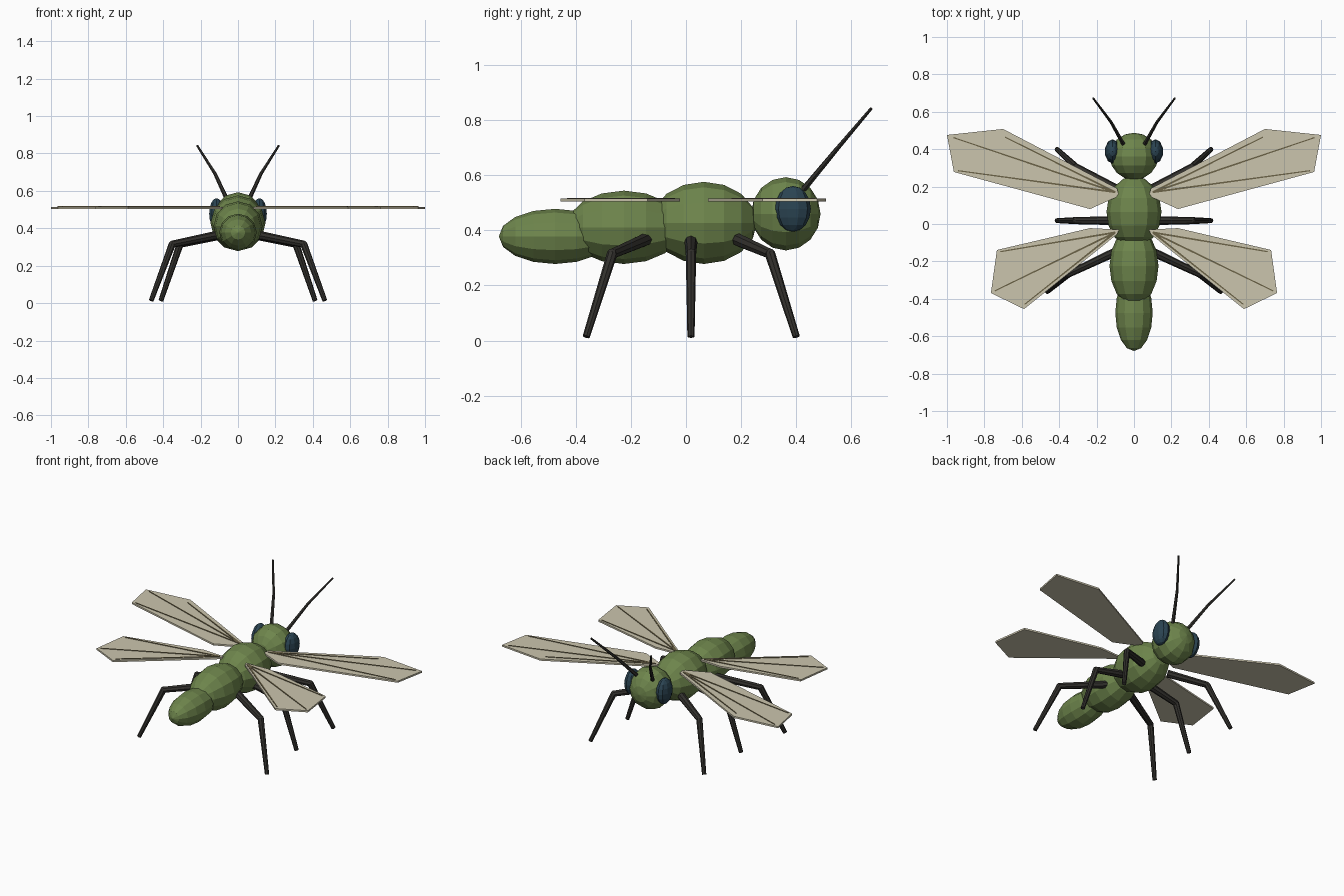
import bpy, bmesh, math
from mathutils import Vector, Matrix

if "Cube" in bpy.data.objects:
    bpy.data.objects.remove(bpy.data.objects["Cube"])


def material(name, rgb):
    m = bpy.data.materials.new(name)
    m.diffuse_color = (*rgb, 1)
    m.use_nodes = True
    m.node_tree.nodes["Principled BSDF"].inputs["Base Color"].default_value = m.diffuse_color
    return m


GREEN = material("moss green", (0.155, 0.235, 0.072))
DARK = material("charcoal", (0.032, 0.030, 0.026))
BLUE = material("deep blue", (0.024, 0.058, 0.085))
CREAM = material("pale cream", (0.60, 0.56, 0.42))
VEIN = material("olive brown", (0.15, 0.125, 0.065))


def finish(name, bm, mat):
    bmesh.ops.recalc_face_normals(bm, faces=bm.faces)
    me = bpy.data.meshes.new(name)
    bm.to_mesh(me)
    bm.free()
    me.materials.append(mat)
    ob = bpy.data.objects.new(name, me)
    bpy.context.collection.objects.link(ob)
    return ob


def ellipsoid(name, centre, radii, mat, segments=12, rings=8, axis="Y"):
    """Faceted ellipsoid with its poles along the given axis."""
    bm = bmesh.new()
    bmesh.ops.create_uvsphere(bm, u_segments=segments, v_segments=rings, radius=1)
    if axis == "Y":
        bm.transform(Matrix.Rotation(math.pi / 2, 4, "X"))
    bm.transform(Matrix.Translation(centre) @ Matrix.Diagonal((*radii, 1)))
    return finish(name, bm, mat)


def rod(bm, a, b, r1, r2, sides=8):
    """Tapered rod from a to b."""
    a, b = Vector(a), Vector(b)
    d = b - a
    m = Matrix.Translation((a + b) / 2) @ d.to_track_quat("Z", "Y").to_matrix().to_4x4()
    bmesh.ops.create_cone(bm, cap_ends=True, segments=sides, radius1=r1, radius2=r2,
                          depth=d.length, matrix=m)


def plate(bm, outline, z0, z1):
    """Flat slab with the given outline."""
    lo = [bm.verts.new((x, y, z0)) for x, y in outline]
    hi = [bm.verts.new((x, y, z1)) for x, y in outline]
    bm.faces.new(lo[::-1])
    bm.faces.new(hi)
    n = len(outline)
    for i in range(n):
        j = (i + 1) % n
        bm.faces.new((lo[i], lo[j], hi[j], hi[i]))


# Body
ellipsoid("head", (0, 0.362, 0.46), (0.13, 0.126, 0.133), GREEN)
ellipsoid("thorax", (0, 0.065, 0.427), (0.147, 0.192, 0.149), GREEN)
ellipsoid("abdomen", (0, -0.225, 0.411), (0.131, 0.21, 0.133), GREEN)
ellipsoid("tail", (0, -0.475, 0.378), (0.1, 0.204, 0.1), GREEN)

# Hip, knee and foot on the right side
LEGS = {
    "front_leg": ((0.10, 0.19, 0.365), (0.31, 0.305, 0.315), (0.412, 0.40, 0.014)),
    "middle_leg": ((0.10, 0.018, 0.362), (0.31, 0.018, 0.315), (0.412, 0.018, 0.014)),
    "rear_leg": ((0.09, -0.145, 0.368), (0.352, -0.268, 0.315), (0.464, -0.362, 0.014)),
}

# Outline and vein tips on the right side
WINGS = {
    "forewing": ([(0.08, 0.15), (0.09, 0.19), (0.70, 0.508), (1.0, 0.476),
                  (0.963, 0.278), (0.235, 0.08)],
                 (0.10, 0.17), [(0.69, 0.465), (0.965, 0.462), (0.94, 0.285)]),
    "hindwing": ([(0.08, -0.03), (0.235, -0.022), (0.733, -0.139), (0.765, -0.369),
                  (0.588, -0.455), (0.09, -0.055)],
                 (0.10, -0.045), [(0.715, -0.148), (0.745, -0.358), (0.585, -0.43)]),
}

for side, s in (("right", 1), ("left", -1)):
    # Eyes
    ellipsoid(f"{side}_eye", (s * 0.115, 0.388, 0.478), (0.041, 0.065, 0.083),
              BLUE, 10, 8, "Z")

    # Antennae, bent slightly inward
    bm = bmesh.new()
    base, mid, tip = ((s * 0.05, 0.415, 0.535), (s * 0.123, 0.545, 0.692),
                      (s * 0.218, 0.672, 0.842))
    rod(bm, base, mid, 0.012, 0.009, 6)
    rod(bm, mid, tip, 0.009, 0.006, 6)
    finish(f"{side}_antenna", bm, DARK)

    # Legs with a small joint at the knee
    for name, points in LEGS.items():
        hip, knee, foot = [Vector((s * x, y, z)) for x, y, z in points]
        bm = bmesh.new()
        rod(bm, hip, knee, 0.024, 0.019)
        rod(bm, knee, foot, 0.019, 0.013)
        bmesh.ops.create_uvsphere(bm, u_segments=8, v_segments=6, radius=0.019,
                                  matrix=Matrix.Translation(knee))
        finish(f"{side}_{name}", bm, DARK)

    # Wings and their veins
    for name, (outline, root, tips) in WINGS.items():
        bm = bmesh.new()
        plate(bm, [(s * x, y) for x, y in outline], 0.504, 0.515)
        finish(f"{side}_{name}", bm, CREAM)
        bm = bmesh.new()
        for tx, ty in tips:
            a, b = Vector((s * root[0], root[1])), Vector((s * tx, ty))
            n = (b - a).orthogonal().normalized()
            plate(bm, [a + n * 0.005, a - n * 0.005, b - n * 0.003, b + n * 0.003],
                  0.512, 0.518)
        finish(f"{side}_{name}_veins", bm, VEIN)
